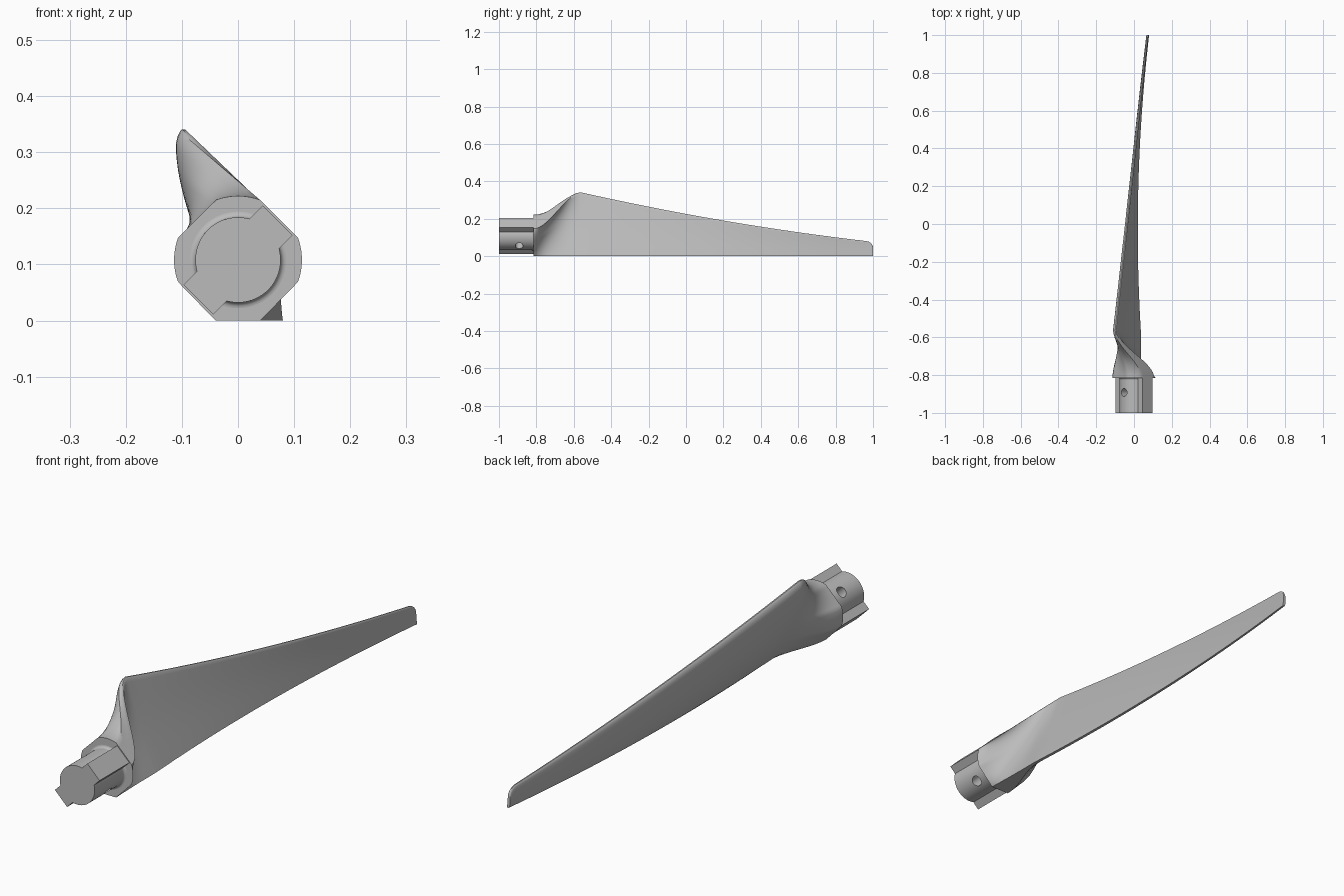
import bpy, bmesh, math
from mathutils import Vector

if "Cube" in bpy.data.objects:
    bpy.data.objects.remove(bpy.data.objects["Cube"])

AXIS_Z = 0.108      # height of the root axis
COLLAR_Y = -0.815   # where the root meets the blade
FULL_Y = -0.56      # where the full blade section begins

grey = bpy.data.materials.new("plain_grey")
grey.use_nodes = True
COLOUR = (0.5, 0.5, 0.5, 1)
grey.diffuse_color = COLOUR
grey.node_tree.nodes["Principled BSDF"].inputs["Base Color"].default_value = COLOUR


def loft(name, rings):
    """Skin a list of equal closed loops and cap both ends."""
    bm = bmesh.new()
    loops = [[bm.verts.new(p) for p in ring] for ring in rings]
    n = len(loops[0])
    for a, b in zip(loops, loops[1:]):
        for i in range(n):
            j = (i + 1) % n
            bm.faces.new((a[i], a[j], b[j], b[i]))
    bm.faces.new(loops[0])
    bm.faces.new(loops[-1])
    bmesh.ops.recalc_face_normals(bm, faces=bm.faces)
    mesh = bpy.data.meshes.new(name)
    bm.to_mesh(mesh)
    bm.free()
    obj = bpy.data.objects.new(name, mesh)
    bpy.context.collection.objects.link(obj)
    mesh.materials.append(grey)
    return obj


def smooth(obj, degrees):
    bpy.ops.object.select_all(action='DESELECT')
    obj.select_set(True)
    bpy.context.view_layer.objects.active = obj
    bpy.ops.object.shade_smooth_by_angle(angle=math.radians(degrees))


def resample(points, count):
    """Evenly spaced points along a polyline, leaving out the last one."""
    pts = [Vector(p) for p in points]
    lengths = [(b - a).length for a, b in zip(pts, pts[1:])]
    out = []
    for k in range(count):
        d = sum(lengths) * k / count
        i = 0
        while d > lengths[i] and i < len(lengths) - 1:
            d -= lengths[i]
            i += 1
        out.append(pts[i].lerp(pts[i + 1], d / lengths[i]))
    return out


def arc(radius, start, end, steps=10):
    angles = [math.radians(start + (end - start) * i / steps) for i in range(steps + 1)]
    return [(radius * math.cos(a), AXIS_Z + radius * math.sin(a)) for a in angles]


def section(bottom, pressure, nose, suction):
    return [resample(bottom, 6), resample(pressure, 24),
            resample(nose, 6), resample(suction, 36)]


def collar_section():
    """Round collar with four diagonal flats and a flat foot."""
    r = 0.114
    foot_l, foot_r = (-0.04, 0), (0.04, 0)
    right, top, left = arc(r, -20, 20), arc(r, 70, 110), arc(r, 160, 200)
    return section([foot_l, foot_r], [foot_r] + right,
                   [right[-1], top[0]], top + left + [foot_l])


def blade_section(y):
    """Twisted aerofoil standing on its flat trailing edge."""
    y = max(y, FULL_Y)
    height = 0.226 - 0.185 * y + 0.0356 * y * y
    w = 0.011 - 0.003 * y
    lead = -0.042 + 0.11 * y + w
    trail = 0.02 + 0.0034 * y + 0.0566 * y * y
    bulge = 0.04 * (height / 0.343) ** 1.5
    if y > 0.965:   # rounded tip corner
        height -= 0.03 * (1 - math.sqrt(max(0, 1 - ((y - 0.965) / 0.035) ** 2)))
    pressure, suction = [], []
    for i in range(25):
        s = i / 24
        x = trail + (lead - trail) * s
        curve = math.sin(math.pi * s)
        z = height * s
        pressure.append((x - 0.15 * bulge * curve, z - 0.004 * s))
        suction.append((x - w - bulge * max(0, curve) ** 0.6, z - 0.004 * s))
    suction.reverse()
    nose = [pressure[-1], (lead - 0.25 * w, height),
            (lead - 0.7 * w, height), suction[0]]
    return section([suction[-1], pressure[0]], pressure, nose, suction)


def ease(t):
    t = min(max(t, 0), 1)
    return t * t * (3 - 2 * t)


# Blade: collar outline flowing into the aerofoil
collar = collar_section()
stations = [COLLAR_Y + (FULL_Y - COLLAR_Y) * i / 18 for i in range(18)]
stations += [FULL_Y + (0.965 - FULL_Y) * i / 24 for i in range(25)]
stations += [0.975, 0.985, 0.993, 0.998, 1.0]
rings = []
for y in stations:
    u = (y - COLLAR_Y) / (FULL_Y - COLLAR_Y)
    slow = ease(u)
    fast = math.sin(math.pi / 2 * min(1, u * 1.35))
    ring = []
    for part, (a, b) in enumerate(zip(collar, blade_section(y))):
        for k, (p, q) in enumerate(zip(a, b)):
            t = slow
            if part == 1:   # the hollow side narrows sooner, its upper edge does not
                f = k / len(a)
                t = fast + (slow - fast) * f ** 3
            v = p.lerp(q, t)
            ring.append((v.x, y, v.y))
    rings.append(ring)
smooth(loft("blade", rings), 35)

# Root: round shank with a diagonal key bar through it
R, KEY_W, KEY_L = 0.076, 0.0375, 0.1
gap = math.degrees(math.asin(KEY_W / R))
profile = []
for turn in (45, 225):
    c, s = math.cos(math.radians(turn)), math.sin(math.radians(turn))
    for side in (-KEY_W, KEY_W):
        profile.append((KEY_L * c - side * s, AXIS_Z + KEY_L * s + side * c))
    profile += arc(R, turn + gap, turn + 180 - gap, 24)
root = loft("root_shank", [[(x, y, z) for x, z in profile]
                           for y in (-1.0, COLLAR_Y + 0.005)])

# Cross hole through the shank
bpy.ops.mesh.primitive_cylinder_add(
    vertices=32, radius=0.021, depth=0.4, location=(0, -0.892, AXIS_Z),
    rotation=(0, math.radians(-45), 0))
cutter = bpy.context.object
cutter.name = "hole_cutter"
cut = root.modifiers.new("cross_hole", 'BOOLEAN')
cut.operation = 'DIFFERENCE'
cut.solver = 'EXACT'
cut.object = cutter
bpy.context.view_layer.objects.active = root
bpy.ops.object.modifier_apply(modifier=cut.name)
bpy.data.objects.remove(cutter)
smooth(root, 30)

# Fillet where the shank meets the collar
fillet = []
for i in range(6):
    a = math.pi / 2 * i / 5
    radius = R + 0.01 * (1 - math.cos(a))
    fillet.append([(x, COLLAR_Y - 0.01 * (1 - math.sin(a)), z)
                   for x, z in arc(radius, 0, 360, 64)[:-1]])
smooth(loft("shank_fillet", fillet), 40)
